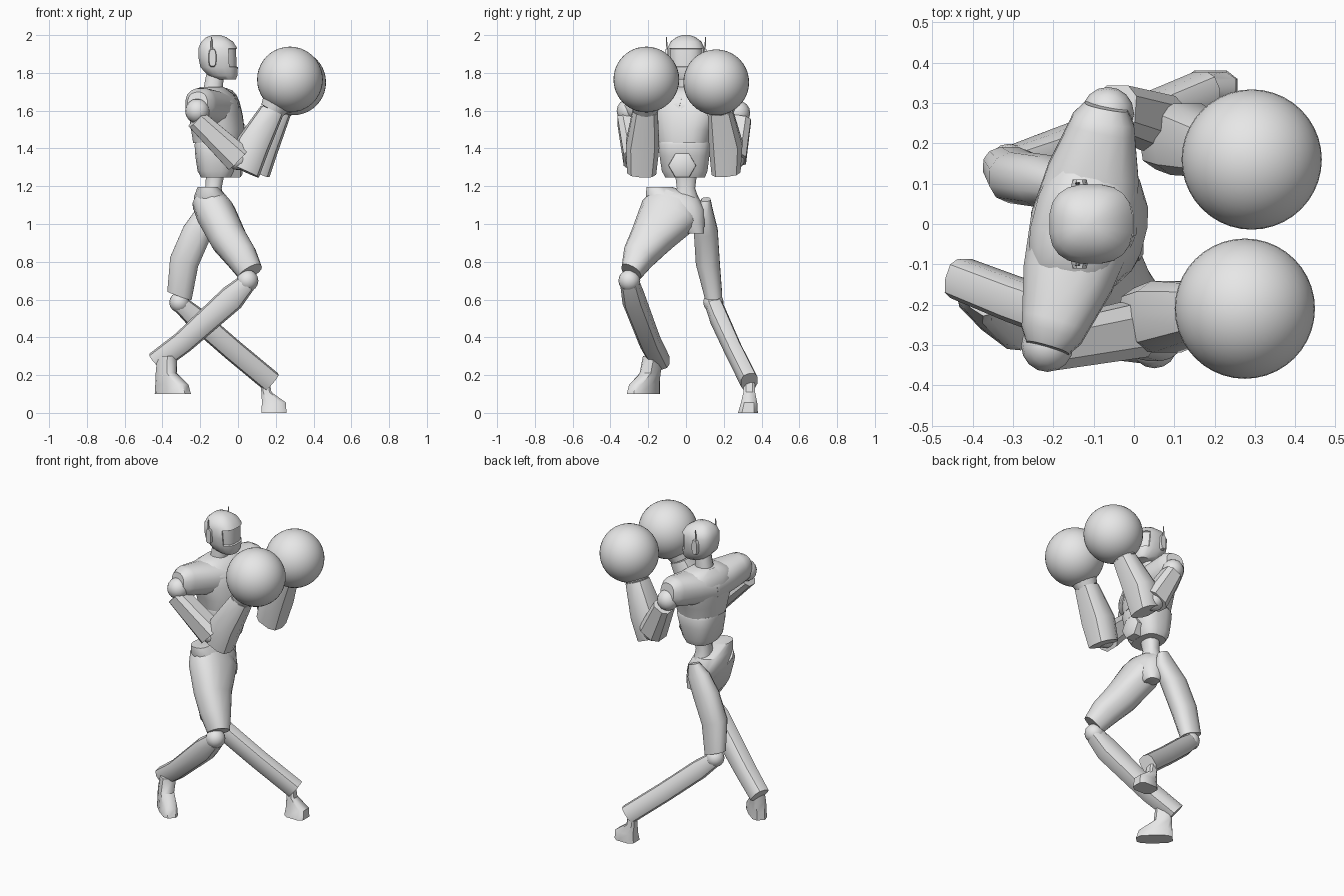
import bpy, bmesh, math
from mathutils import Vector

cube = bpy.data.objects.get("Cube")
if cube:
    bpy.data.objects.remove(cube, do_unlink=True)

grey = bpy.data.materials.new("light_grey")
grey.use_nodes = True
GREY = (0.8, 0.8, 0.8, 1)
grey.diffuse_color = GREY
grey.node_tree.nodes["Principled BSDF"].inputs["Base Color"].default_value = GREY

X, Y, Z = Vector((1, 0, 0)), Vector((0, 1, 0)), Vector((0, 0, 1))


def finish(name, bm, angle=40):
    bmesh.ops.recalc_face_normals(bm, faces=bm.faces)
    mesh = bpy.data.meshes.new(name)
    bm.to_mesh(mesh)
    bm.free()
    mesh.materials.append(grey)
    ob = bpy.data.objects.new(name, mesh)
    bpy.context.collection.objects.link(ob)
    bpy.ops.object.select_all(action="DESELECT")
    ob.select_set(True)
    bpy.context.view_layer.objects.active = ob
    bpy.ops.object.shade_smooth_by_angle(angle=math.radians(angle))
    return ob


def loft_mesh(rings, wide, axis=None, n=12, power=2.4):
    """Skin over rings (x, y, z, half width along wide, half depth)."""
    bm = bmesh.new()
    axis = axis or Vector(rings[-1][:3]) - Vector(rings[0][:3])
    axis = axis.normalized()
    u = Vector(wide)
    u = (u - axis * u.dot(axis)).normalized()
    v = axis.cross(u)
    loops = []
    for x, y, z, a, b in rings:
        loop = []
        for i in range(n):
            t = math.tau * (i + 0.5) / n
            c, s = math.cos(t), math.sin(t)
            c = math.copysign(abs(c) ** (2 / power), c)
            s = math.copysign(abs(s) ** (2 / power), s)
            loop.append(bm.verts.new(Vector((x, y, z)) + u * a * c + v * b * s))
        loops.append(loop)
    for lo, hi in zip(loops, loops[1:]):
        for i in range(n):
            j = (i + 1) % n
            bm.faces.new((lo[i], lo[j], hi[j], hi[i]))
    bm.faces.new(loops[0])
    bm.faces.new(loops[-1])
    return bm


def loft(name, rings, wide, **kw):
    return finish(name, loft_mesh(rings, wide, **kw))


def ball(name, centre, r, n=16):
    bm = bmesh.new()
    bmesh.ops.create_uvsphere(bm, u_segments=n, v_segments=n // 2, radius=r)
    bmesh.ops.translate(bm, verts=bm.verts, vec=centre)
    return finish(name, bm)


# Head with an inset visor
bm = loft_mesh([(-.06, 0, 1.765, .055, .048), (-.08, 0, 1.785, .075, .078),
                (-.1, 0, 1.83, .092, .1), (-.105, 0, 1.88, .099, .105),
                (-.107, 0, 1.93, .099, .104),
                (-.11, 0, 1.965, .083, .085), (-.115, 0, 1.99, .05, .052),
                (-.115, 0, 2.0, .02, .02)], Y, axis=Z, n=20, power=2.6)
bmesh.ops.recalc_face_normals(bm, faces=bm.faces)
visor = [f for f in bm.faces if f.normal.x > .5 and 1.84 < f.calc_center_median().z < 1.92]
bmesh.ops.inset_region(bm, faces=visor, thickness=.004, depth=-.008)
finish("head", bm)
loft("neck", [(-.14, 0, 1.66, .055, .055), (-.12, 0, 1.8, .045, .048)], Y, axis=Z)

# Ear pods and antennas
for side, s in (("left", 1), ("right", -1)):
    loft(side + "_ear", [(-.135, s * .09, 1.88, .05, .022),
                         (-.135, s * .11, 1.88, .045, .018)], Z, axis=Y, n=12, power=3)
    loft(side + "_antenna", [(-.14, s * .1, 1.91, .005, .008),
                             (-.14, s * .103, 1.99, .002, .003)], Y, axis=Z, n=6)

# Torso, turned so that the left shoulder leads
turn = (.25, .97, 0)
loft("chest", [(-.105, -.008, 1.43, .14, .13), (-.107, -.006, 1.5, .157, .138),
               (-.118, 0, 1.58, .185, .135), (-.127, 0, 1.65, .19, .125),
               (-.135, 0, 1.695, .16, .095), (-.138, 0, 1.725, .075, .06)],
     turn, axis=Z, n=20)
loft("abdomen", [(-.115, -.005, 1.245, .105, .08), (-.115, -.007, 1.28, .122, .1),
                 (-.11, -.008, 1.36, .133, .117), (-.105, -.008, 1.42, .14, .126),
                 (-.105, -.008, 1.435, .135, .122)], Y, axis=Z, n=20, power=2.8)
loft("belly_plate", [(-.05, -.02, 1.31, .075, .075), (.013, -.02, 1.31, .072, .072),
                     (.023, -.02, 1.31, .055, .055)], Z, axis=X, n=6, power=2)
loft("waist", [(-.13, 0, 1.1, .08, .06), (-.13, 0, 1.19, .05, .045),
               (-.12, 0, 1.27, .06, .05)], Y, axis=Z)

# Shoulder sleeves, arms and big round gloves
arms = {
    "right": dict(sleeve=(-.205, -.275, 1.635), joint=(-.215, -.302, 1.598),
                  arm=(-.222, -.305, 1.555), elbow=(0, -.262, 1.345),
                  fore=(.035, -.235, 1.28), mid=(.08, -.23, 1.42),
                  wrist=(.18, -.215, 1.6), glove=(.275, -.21, 1.765)),
    "left": dict(sleeve=(-.075, .26, 1.635), joint=(-.065, .275, 1.588),
                 arm=(-.045, .285, 1.55), elbow=(.06, .25, 1.345),
                 fore=(.09, .212, 1.28), mid=(.13, .21, 1.42),
                 wrist=(.22, .18, 1.6), glove=(.292, .16, 1.75)),
}
for side, p in arms.items():
    root = Vector((-.125, 0, 1.6))
    cap = Vector(p["sleeve"])
    loft(side + "_sleeve", [(*root, .135, .1), (*root.lerp(cap, .5), .115, .095),
                            (*root.lerp(cap, .9), .085, .09),
                            (*cap, .078, .084),
                            (*root.lerp(cap, 1.12), .055, .06)], X, n=16)
    ball(side + "_shoulder_joint", p["joint"], .065)
    loft(side + "_upper_arm", [(*p["arm"], .062, .058), (*p["elbow"], .072, .08)],
         Y, n=8, power=3)
    ball(side + "_elbow", p["elbow"], .06)
    wrist, fist = Vector(p["wrist"]), Vector(p["glove"])
    loft(side + "_forearm", [(*p["fore"], .08, .083), (*p["mid"], .092, .09),
                             (*wrist, .068, .064)], Y, n=10, power=2.8)
    loft(side + "_glove_cuff", [(*wrist, .066, .066), (*wrist.lerp(fist, .5), .095, .095)],
         Y, n=16, power=2)
    ball(side + "_glove", fist, .174, n=40)

# Pelvis with raised right hip
loft("pelvis", [(-.095, .05, .95, .045, .04), (-.115, 0, 1.01, .1, .08),
                (-.135, -.045, 1.08, .145, .105), (-.148, -.075, 1.15, .14, .085),
                (-.16, -.14, 1.195, .07, .055)], Y, axis=Z, n=16)

# Right leg, knee raised forward and shin swept back
loft("right_thigh", [(-.155, -.06, 1.12, .13, .09), (-.115, -.09, 1.05, .16, .105),
                     (-.05, -.185, .92, .114, .098), (.015, -.25, .83, .088, .086),
                     (.065, -.29, .745, .058, .068)], Y, n=16)
ball("right_knee", (.05, -.3, .7), .058)
loft("right_shin", [(.05, -.3, .69, .05, .05), (-.03, -.28, .61, .06, .07),
                    (-.29, -.19, .375, .056, .06), (-.43, -.135, .27, .052, .058)],
     Y, n=10, power=2.8)
loft("right_foot", [(-.345, -.225, .1, .11, .05), (-.35, -.22, .15, .1, .048),
                    (-.38, -.19, .21, .055, .045), (-.375, -.175, .3, .05, .045)],
     (.75, -.66, 0), axis=Z, n=10, power=3.2)

# Left leg, thigh back and shin reaching forward
loft("left_thigh", [(-.13, .105, 1.13, .025, .035), (-.155, .095, 1.06, .05, .07),
                    (-.215, .105, .96, .065, .08), (-.285, .115, .8, .065, .08),
                    (-.31, .145, .62, .048, .07)], Y, n=12)
ball("left_knee", (-.31, .145, .585), .054)
loft("left_shin", [(-.31, .145, .58, .045, .045), (-.22, .175, .5, .048, .058),
                   (-.03, .25, .335, .045, .058), (.175, .335, .165, .046, .058)],
     Y, n=10, power=2.8)
loft("left_foot", [(.19, .328, 0, .07, .055), (.19, .334, .055, .066, .045),
                   (.15, .335, .11, .028, .032), (.145, .335, .16, .025, .03)],
     X, axis=Z, n=8, power=3.5)
